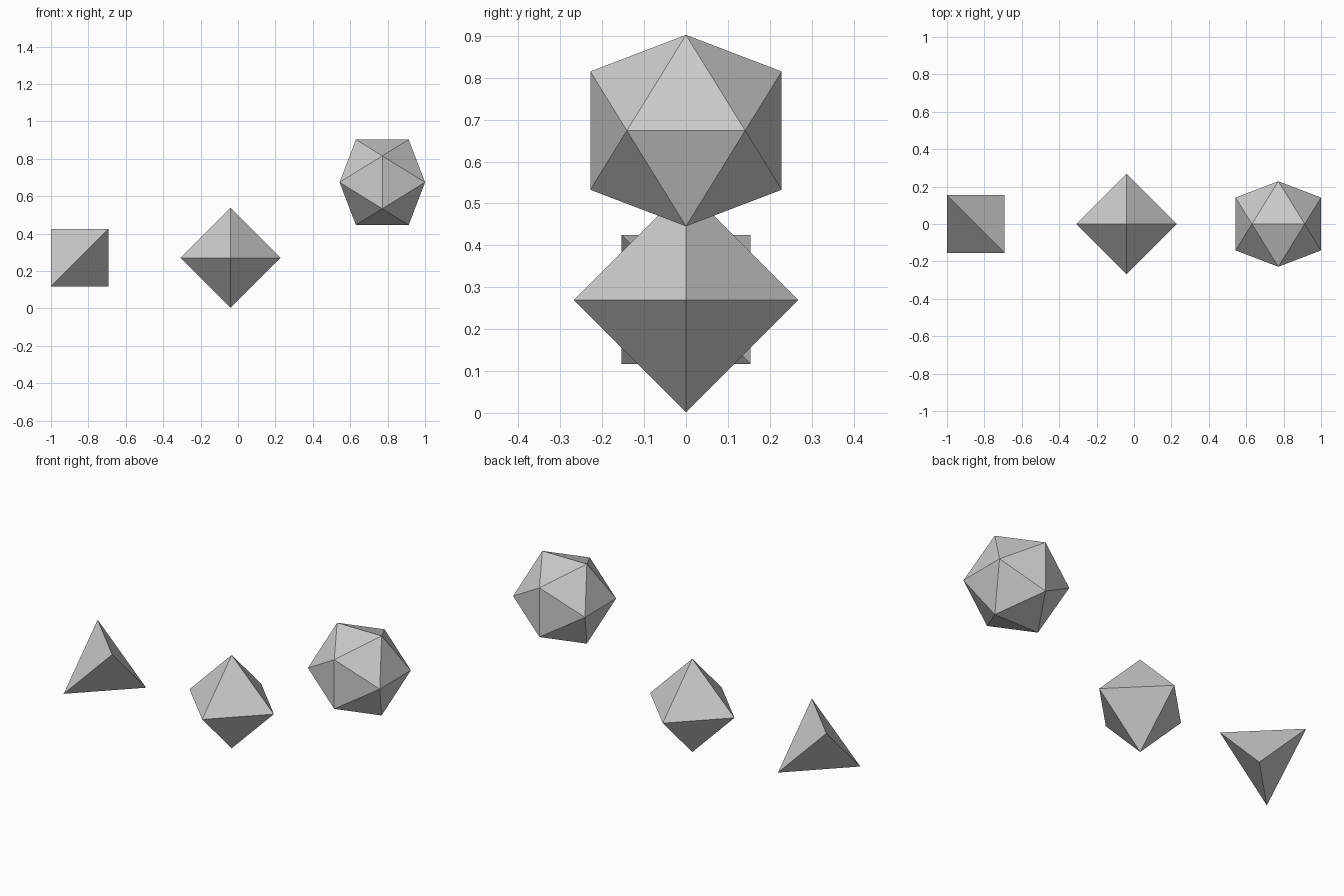
import bpy, bmesh
from math import sqrt

if "Cube" in bpy.data.objects:
    bpy.data.objects.remove(bpy.data.objects["Cube"])

PHI = (1 + sqrt(5)) / 2


def solid(name, points, scale, centre):
    """Flat-faced convex solid spanned by its corner points."""
    bm = bmesh.new()
    for p in points:
        bm.verts.new([c + scale * v for c, v in zip(centre, p)])
    bmesh.ops.convex_hull(bm, input=bm.verts[:])
    bmesh.ops.recalc_face_normals(bm, faces=bm.faces[:])
    mesh = bpy.data.meshes.new(name)
    bm.to_mesh(mesh)
    bm.free()
    obj = bpy.data.objects.new(name, mesh)
    bpy.context.collection.objects.link(obj)
    return obj


signs = (-1, 1)

# Four-sided solid: alternate corners of a cube
tetra = [(a, b, a * b * -1 * -1 * -1) for a in signs for b in signs]
tetra = [(x, y, -x * y) for x in signs for y in signs]
solid("tetrahedron", tetra, 0.154, (-0.846, 0, 0.271))

# Eight-sided solid: both ends of each axis
octa = [tuple(s if i == k else 0 for i in range(3)) for k in range(3) for s in signs]
solid("octahedron", octa, 0.268, (-0.04, 0, 0.27))

# Twenty-sided solid: corners of three crossed golden rectangles
rect = [(PHI * a, b, 0) for a in signs for b in signs]
icosa = [p[k:] + p[:k] for p in rect for k in range(3)]
solid("icosahedron", icosa, 0.2285 / PHI, (0.7715, 0, 0.674))
